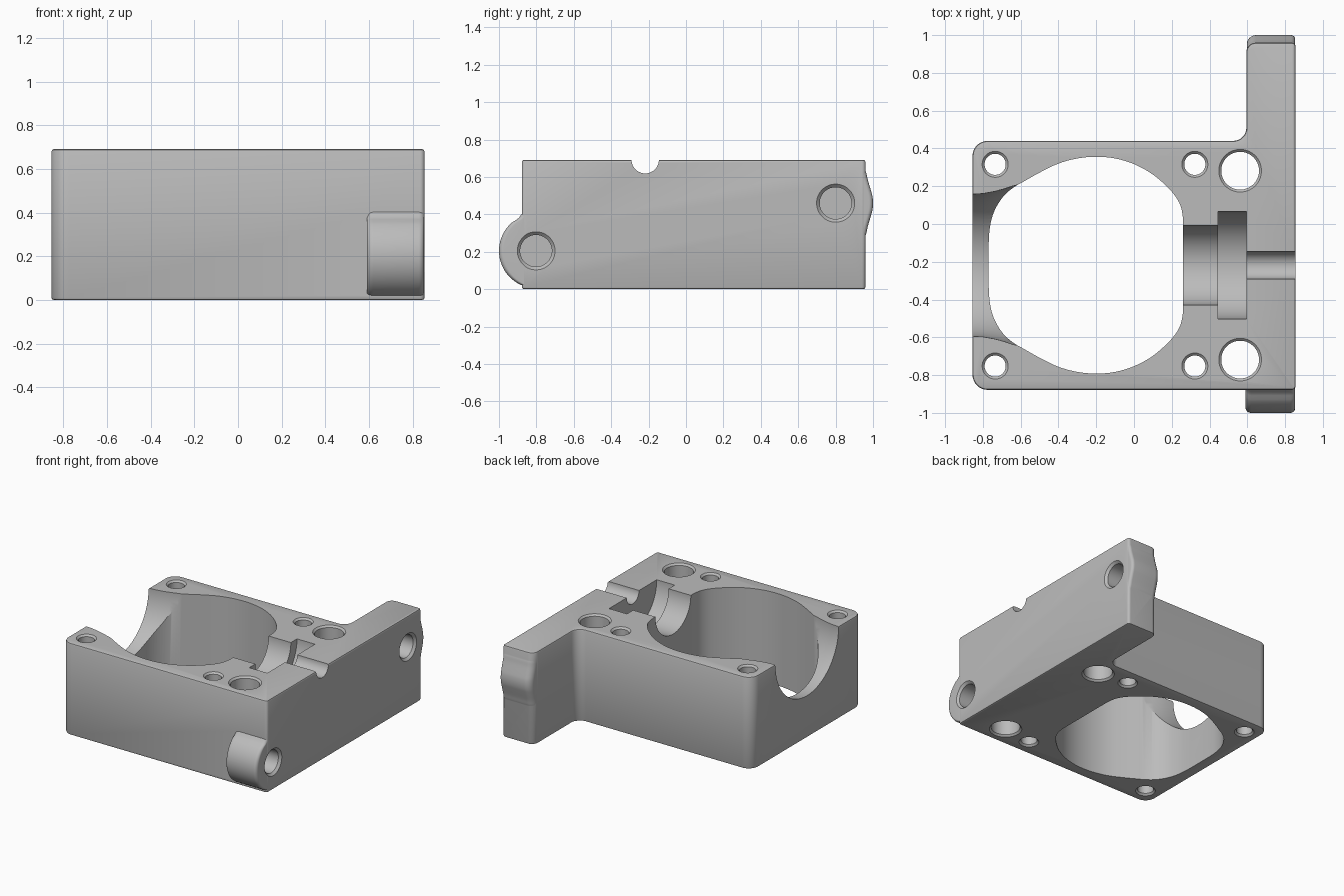
import bpy, bmesh, math
from mathutils import Vector

if "Cube" in bpy.data.objects:
    bpy.data.objects.remove(bpy.data.objects["Cube"])

H = 0.692      # block height
CY = -0.218    # centre line of the bores in y

grey = bpy.data.materials.new("mid grey")
grey.diffuse_color = (0.5, 0.5, 0.5, 1)
grey.use_nodes = True
grey.node_tree.nodes["Principled BSDF"].inputs["Base Color"].default_value = grey.diffuse_color


def loft(name, rings):
    """Closed solid through rings of 3D points, capped at both ends."""
    bm = bmesh.new()
    rows = [[bm.verts.new(p) for p in ring] for ring in rings]
    n = len(rows[0])
    for p, q in zip(rows, rows[1:]):
        for i in range(n):
            j = (i + 1) % n
            bm.faces.new((p[i], p[j], q[j], q[i]))
    bm.faces.new(rows[0][::-1])
    bm.faces.new(rows[-1])
    bmesh.ops.recalc_face_normals(bm, faces=bm.faces[:])
    me = bpy.data.meshes.new(name)
    bm.to_mesh(me)
    bm.free()
    me.materials.append(grey)
    ob = bpy.data.objects.new(name, me)
    bpy.context.scene.collection.objects.link(ob)
    return ob


def level(pts, z):
    return [(x, y, z) for x, y in pts]


def lathe(name, axis, centre, profile, n=64):
    """Solid of revolution; profile = (position along axis, radius)."""
    rings = []
    for t, r in profile:
        ring = []
        for i in range(n):
            a = 2 * math.pi * (i + 0.5) / n
            u, v = centre[0] + r * math.cos(a), centre[1] + r * math.sin(a)
            ring.append((t, u, v) if axis == 'x' else (u, v, t))
        rings.append(ring)
    return loft(name, rings)


def rounded(corners, seg=8):
    """Outline with each corner (x, y, radius) filleted."""
    out = []
    n = len(corners)
    for i, (x, y, r) in enumerate(corners):
        p = Vector((x, y))
        if r == 0:
            out.append((x, y))
            continue
        d0 = (Vector(corners[i - 1][:2]) - p).normalized()
        d1 = (Vector(corners[(i + 1) % n][:2]) - p).normalized()
        half = math.acos(d0.dot(d1)) / 2
        c = p + (d0 + d1).normalized() * (r / math.sin(half))
        s = p + d0 * (r / math.tan(half)) - c
        e = p + d1 * (r / math.tan(half)) - c
        sweep = math.atan2(s.x * e.y - s.y * e.x, s.dot(e))
        for k in range(seg + 1):
            a = sweep * k / seg
            out.append((c.x + s.x * math.cos(a) - s.y * math.sin(a),
                        c.y + s.x * math.sin(a) + s.y * math.cos(a)))
    return out


def spline(pts, sub=4):
    """Smooth curve through the given points."""
    v = [Vector(p) for p in pts]
    v = [v[0]] + v + [v[-1]]
    out = []
    for a, b, c, d in zip(v, v[1:], v[2:], v[3:]):
        for k in range(sub):
            t = k / sub
            q = (b * 2 + (c - a) * t + (a * 2 - b * 5 + c * 4 - d) * (t * t)
                 + (b * 3 - a - c * 3 + d) * t ** 3) * 0.5
            out.append((q.x, q.y))
    return out + [tuple(v[-1])]


def boolean(target, tool, op):
    """Apply a boolean, keeping the result only if the block survives it."""
    for solver in ('EXACT', 'MANIFOLD', 'FLOAT'):
        m = target.modifiers.new("cut", 'BOOLEAN')
        m.operation, m.solver, m.object = op, solver, tool
        bpy.context.view_layer.update()
        dg = bpy.context.evaluated_depsgraph_get()
        me = bpy.data.meshes.new_from_object(target.evaluated_get(dg))
        target.modifiers.remove(m)
        xs = [v.co.x for v in me.vertices]
        if len(me.polygons) > 10 and max(xs) - min(xs) > 1.6:
            target.data = me
            break
    bpy.data.objects.remove(tool)


# Block with side arm, small chamfers top and bottom
def plan(c):
    return rounded([(-0.855 + c, -0.878 + c, 0.08 - c), (0.855 - c, -0.878 + c, 0.02 - c),
                    (0.855 - c, 0.96 - c, 0.02 - c), (0.595 + c, 0.96 - c, 0.05 - c),
                    (0.595 + c, 0.44 - c, 0.07 + c), (-0.855 + c, 0.44 - c, 0.08 - c)])


body = loft("bearing_block", [level(plan(c), z) for c, z in (
    (0.012, 0), (0.0035, 0.0035), (0, 0.012),
    (0, H - 0.012), (0.0035, H - 0.0035), (0.012, H))])


# Screw bosses: rounded bulges on the front and on the arm end, stacked in z
def boss(name, curve, x0, x1, root, r0, r1):
    rings = []
    for y, z in curve:
        pts = rounded([(x0, root, 0), (x0, y, r0), (x1, y, r1), (x1, root, 0)])
        rings.append(level(pts, z))
    boolean(body, loft(name, rings), 'UNION')


front = [(-0.8 - 0.2 * math.sin(a), 0.205 - 0.2 * math.cos(a))
         for a in [math.radians(d) for d in range(15, 141, 5)]]
front += [(-0.908, 0.37), (-0.893, 0.382), (-0.884, 0.396), (-0.87, 0.412)]
boss("front_boss", front, 0.59, 0.853, -0.75, 0.03, 0.025)

half = [(0.95, 0.195), (0.963, 0.165), (0.972, 0.125), (0.988, 0.07), (0.997, 0.035)]
back = spline([(y, 0.46 - z) for y, z in half] + [(1.0, 0.46)]
              + [(y, 0.46 + z) for y, z in reversed(half)])
boss("arm_boss", back, 0.597, 0.853, 0.75, 0.05, 0.022)

# Main cavity, mirrored about the centre line
side = spline([(-0.77, 0.1), (-0.763, 0.2), (-0.74, 0.285), (-0.695, 0.36),
               (-0.64, 0.41), (-0.58, 0.445), (-0.5, 0.49), (-0.4, 0.538),
               (-0.3, 0.565), (-0.2, 0.574), (-0.1, 0.565), (0, 0.535),
               (0.1, 0.48), (0.19, 0.4), (0.24, 0.33), (0.258, 0.26), (0.26, 0.19)])
cavity = [(x, CY + y) for x, y in side] + [(x, CY - y) for x, y in reversed(side)]
boolean(body, loft("cavity_cutter", [level(cavity, -0.1), level(cavity, 0.9)]), 'DIFFERENCE')

# Flared half-round mouth on the left
mouth = [(-0.95, 0.375), (-0.855, 0.376), (-0.8, 0.379), (-0.74, 0.39),
         (-0.69, 0.403), (-0.64, 0.42), (-0.5, 0.45), (-0.2, 0.45)]
boolean(body, lathe("mouth_cutter", 'x', (CY, H), mouth, 96), 'DIFFERENCE')

# Stepped half-round shaft seat on the right
seat = [(0.0, 0.211), (0.445, 0.211), (0.445, 0.284), (0.595, 0.284),
        (0.595, 0.073), (0.95, 0.073)]
boolean(body, lathe("shaft_cutter", 'x', (CY, H), seat), 'DIFFERENCE')

# Vertical through holes, chamfered at both ends
for x, r in ((-0.735, 0.056), (0.322, 0.056), (0.562, 0.1)):
    for s in (-1, 1):
        y = CY + s * (0.5 if r > 0.08 else 0.534)
        c = 0.013
        prof = [(-0.02, r + c + 0.02), (c, r), (H - c, r), (H + 0.02, r + c + 0.02)]
        boolean(body, lathe("hole_cutter", 'z', (x, y), prof, 48), 'DIFFERENCE')

# Blind side screw holes
for y, z in ((-0.802, 0.205), (0.8, 0.46)):
    prof = [(0.67, 0.085), (0.838, 0.085), (0.875, 0.122)]
    boolean(body, lathe("side_hole_cutter", 'x', (y, z), prof, 48), 'DIFFERENCE')

# Smooth curved walls, keep edges crisp
bpy.context.view_layer.update()
bpy.ops.object.select_all(action='DESELECT')
body.select_set(True)
bpy.context.view_layer.objects.active = body
bpy.ops.object.shade_smooth_by_angle(angle=math.radians(28))
